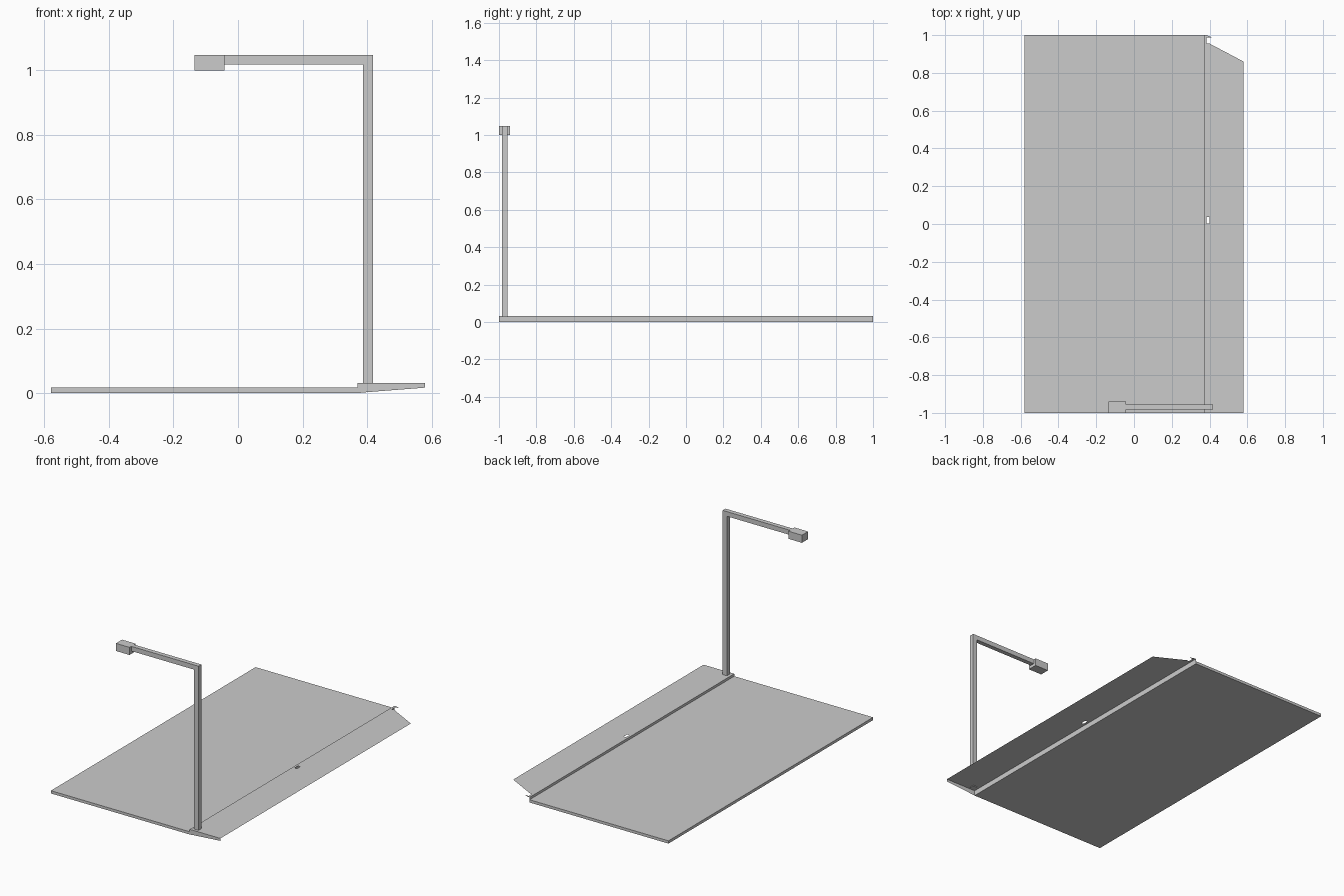
import bpy

if "Cube" in bpy.data.objects:
    bpy.data.objects.remove(bpy.data.objects["Cube"])


def mesh_object(name, verts, faces):
    mesh = bpy.data.meshes.new(name)
    mesh.from_pydata(verts, [], faces)
    mesh.update()
    obj = bpy.data.objects.new(name, mesh)
    bpy.context.collection.objects.link(obj)
    return obj


def box(name, x, y, z):
    verts = [(a, b, c) for c in z for b in y for a in x]
    faces = [(0, 2, 3, 1), (4, 5, 7, 6), (0, 1, 5, 4),
             (2, 6, 7, 3), (0, 4, 6, 2), (1, 3, 7, 5)]
    return mesh_object(name, verts, faces)


def sheet(name, polygons):
    verts, faces = [], []
    for poly in polygons:
        faces.append(tuple(range(len(verts), len(verts) + len(poly))))
        verts += poly
    return mesh_object(name, verts, faces)


def flat(points, z):
    return [(x, y, z) for x, y in points]


def rect(x0, x1, y0, y1):
    return [(x0, y0), (x1, y0), (x1, y1), (x0, y1)]


LEFT, RIGHT, CURB = -0.58, 0.58, 0.37
ROAD_TOP, WALK_TOP = 0.017, 0.032
SLOT0, SLOT1 = 0.385, 0.4

# Road slab
box("road", (LEFT, CURB), (-1, 1), (0, ROAD_TOP))

# Pavement sheet around the open drain slot, with a clipped back corner
sheet("pavement", [flat(p, WALK_TOP) for p in (
    rect(CURB, SLOT0, -1, 1),
    rect(SLOT0, SLOT1, -1, 0.003),
    rect(SLOT0, SLOT1, 0.037, 0.955),
    [(SLOT1, -1), (RIGHT, -1), (RIGHT, 0.86), (SLOT1, 0.955)],
    [(SLOT0, 0.988), (0.412, 0.988), (SLOT0, 1)],
)])

# Curb riser along the road
sheet("curb_face", [[(CURB, 1, 0), (CURB, -1, 0),
                     (CURB, -1, WALK_TOP), (CURB, 1, WALK_TOP)]])

# Tapered front end of the pavement
sheet("pavement_end", [[(CURB, -1, 0), (SLOT1, -1, 0.003), (RIGHT, -1, ROAD_TOP),
                        (RIGHT, -1, WALK_TOP), (CURB, -1, WALK_TOP)]])

# Street lamp: square post and arm as one bent bar
outline = [(0.388, 0.028), (0.418, 0.028), (0.418, 1.047),
           (-0.042, 1.047), (-0.042, 1.018), (0.388, 1.018)]
n = len(outline)
verts = [(x, y, z) for y in (-0.983, -0.955) for x, z in outline]
sides = [(i, i + n, (i + 1) % n + n, (i + 1) % n) for i in range(n)]
mesh_object("lamp_post", verts,
            [tuple(range(n)), tuple(reversed(range(n, 2 * n)))] + sides)

# Lamp head
box("lamp_head", (-0.135, -0.042), (-1, -0.94), (1.0, 1.047))
